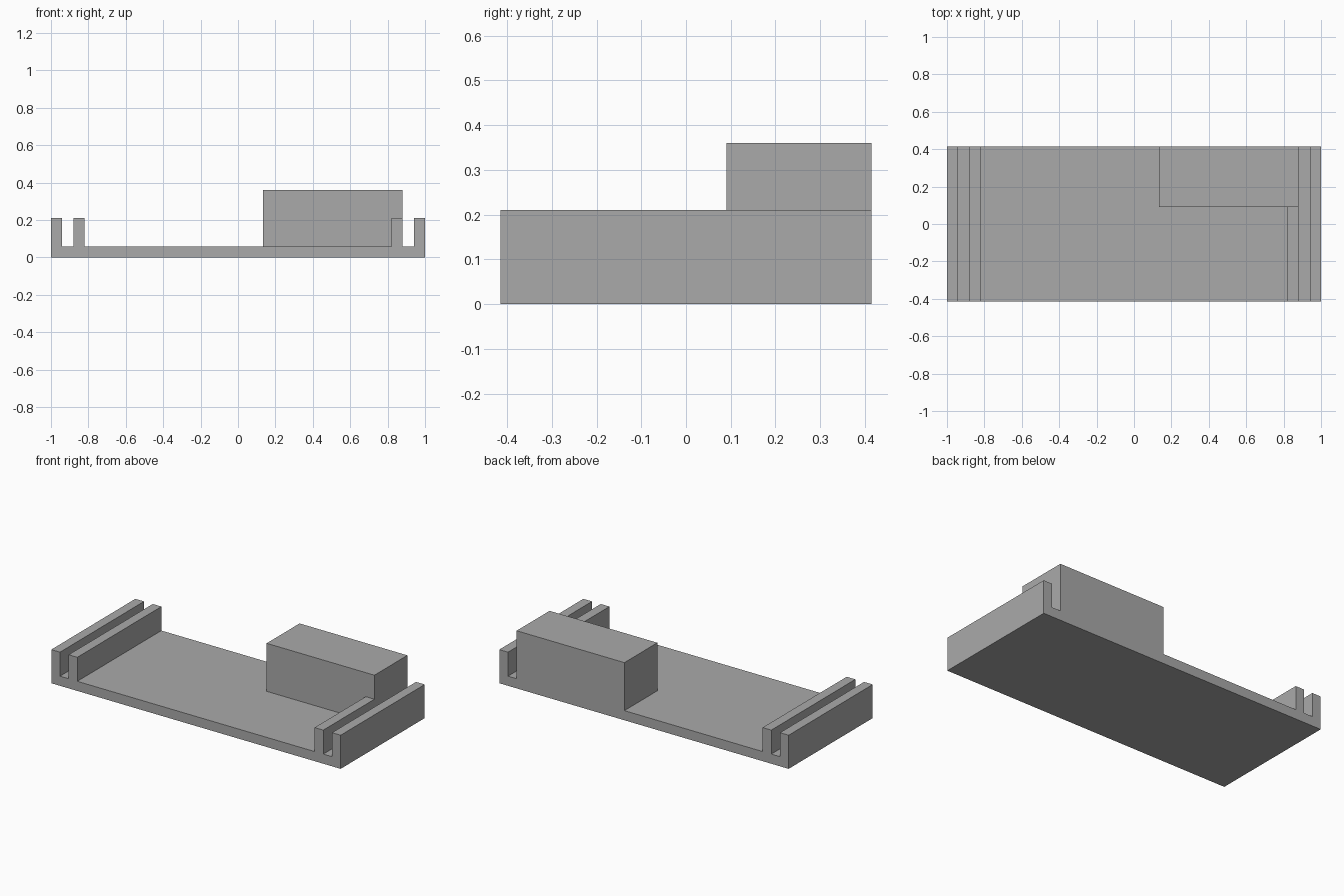
import bpy
import bmesh
from mathutils import Matrix, Vector

default = bpy.data.objects.get("Cube")
if default:
    bpy.data.objects.remove(default, do_unlink=True)

# Single grey finish
grey = bpy.data.materials.new("plain_grey")
grey.use_nodes = True
colour = (0.4, 0.4, 0.4, 1.0)
grey.diffuse_color = colour
grey.node_tree.nodes["Principled BSDF"].inputs["Base Color"].default_value = colour


def box(name, low, high):
    """Flat-shaded block spanning two opposite corners."""
    low, high = Vector(low), Vector(high)
    bm = bmesh.new()
    bmesh.ops.create_cube(bm, size=1.0, matrix=Matrix.Translation((low + high) / 2)
                          @ Matrix.Diagonal((high - low).to_4d()))
    mesh = bpy.data.meshes.new(name)
    bm.to_mesh(mesh)
    bm.free()
    mesh.materials.append(grey)
    obj = bpy.data.objects.new(name, mesh)
    bpy.context.collection.objects.link(obj)
    return obj


HALF_DEPTH = 0.415
FLOOR = 0.06
RAIL_TOP = 0.21
RAIL = 0.06
BLOCK_FRONT = 0.09
SLOT_INNER = 0.88

# Base plate
box("base_plate", (-1, -HALF_DEPTH, 0), (1, HALF_DEPTH, FLOOR))

# Paired rails with a slot between them at each end
for side, sign in (("left", 1), ("right", -1)):
    for part, outer in (("outer", 1.0), ("inner", SLOT_INNER)):
        xs = sorted((sign * outer, sign * (outer - RAIL)))
        # The left inner rail runs into the raised block
        back = BLOCK_FRONT if (side, part) == ("left", "inner") else HALF_DEPTH
        box(f"{side}_{part}_rail", (xs[0], -HALF_DEPTH, FLOOR), (xs[1], back, RAIL_TOP))

# Raised block at the back left corner
box("raised_block", (0.135, BLOCK_FRONT, FLOOR), (SLOT_INNER, HALF_DEPTH, 0.36))
